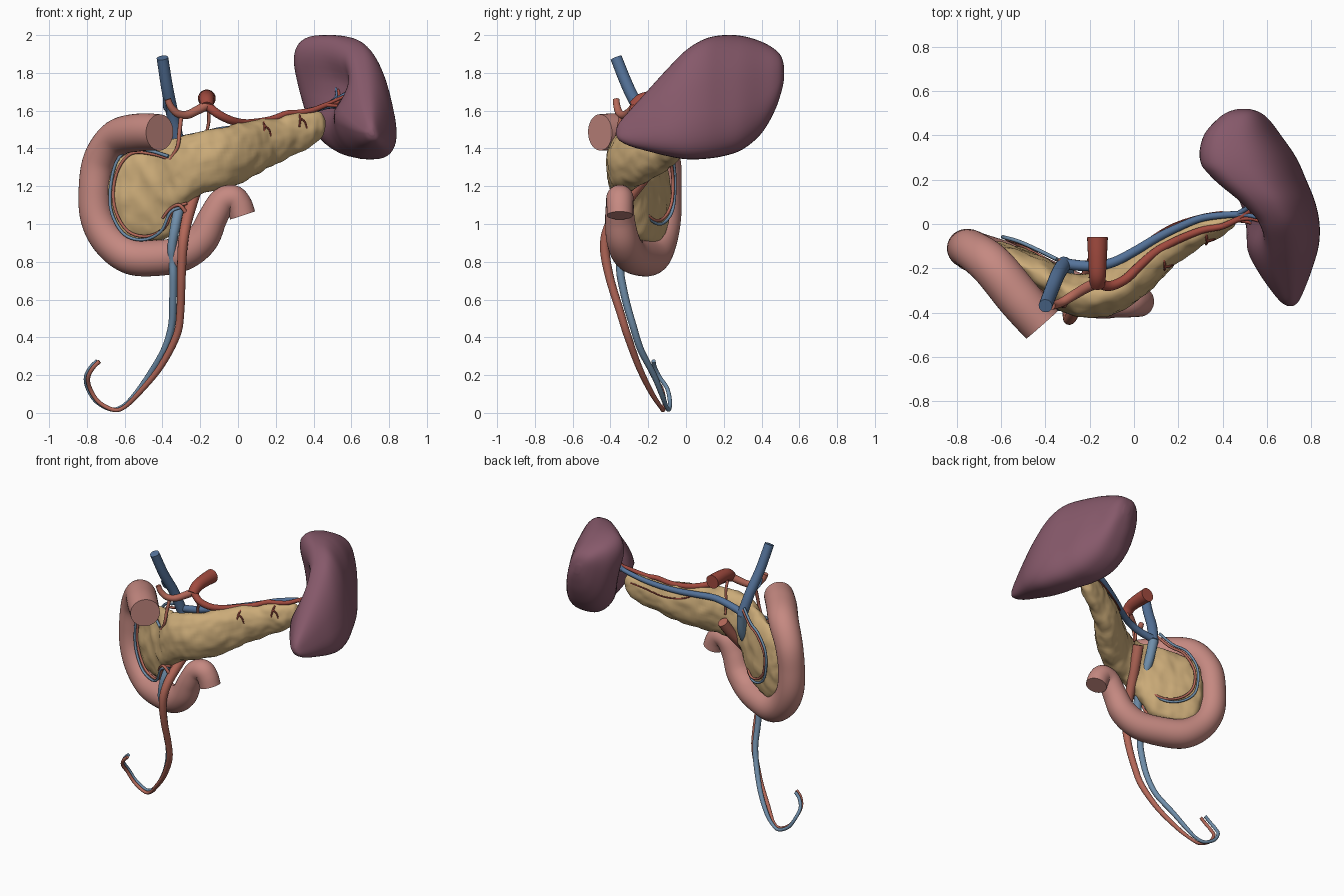
import bpy, bmesh, math
from mathutils import Vector, noise

def mat(name, c):
    m = bpy.data.materials.new(name)
    m.diffuse_color = (*c, 1)
    return m

TAN = mat("tan", (.60, .41, .19))
PURPLE = mat("purple", (.24, .10, .145))
PINK = mat("pink", (.56, .25, .22))
BLUE = mat("blue", (.09, .17, .32))
RED = mat("red", (.36, .07, .05))
PALE_BLUE = mat("pale_blue", (.16, .27, .40))
PALE_RED = mat("pale_red", (.46, .14, .10))

def spline(pts, n):
    """Catmull-Rom samples through tuples of any length"""
    p = [pts[0]] + list(pts) + [pts[-1]]
    out = []
    for i in range(1, len(p) - 2):
        for k in range(n):
            t = k / n
            out.append([.5 * (2*b + (c-a)*t + (2*a-5*b+4*c-d)*t*t + (3*b-a-3*c+d)*t**3)
                        for a, b, c, d in zip(p[i-1], p[i], p[i+1], p[i+2])])
    return out + [list(pts[-1])]

def skin(name, rings, material, bumps=0):
    """Join closed rings into a capped, smooth-shaded mesh"""
    bm = bmesh.new()
    vr = [[bm.verts.new(v) for v in r] for r in rings]
    n = len(vr[0])
    for a, b in zip(vr, vr[1:]):
        for i in range(n):
            j = (i + 1) % n
            bm.faces.new((a[i], a[j], b[j], b[i]))
    bm.faces.new(vr[0][::-1])
    bm.faces.new(vr[-1])
    bmesh.ops.recalc_face_normals(bm, faces=bm.faces)
    bm.normal_update()
    if bumps:
        moves = [(v, v.normal * bumps * (noise.noise(v.co * 11) + .5 * noise.noise(v.co * 24))) for v in bm.verts]
        for v, d in moves:
            v.co += d
    me = bpy.data.meshes.new(name)
    bm.to_mesh(me)
    bm.free()
    me.materials.append(material)
    ob = bpy.data.objects.new(name, me)
    bpy.context.collection.objects.link(ob)
    bpy.ops.object.select_all(action='DESELECT')
    ob.select_set(True)
    bpy.context.view_layer.objects.active = ob
    bpy.ops.object.shade_smooth_by_angle(angle=math.radians(50))
    return ob

def tube(name, pts, material, r=None, sides=12, n=6):
    """Round tube along (x, y, z, radius) points, or r = (start, end)"""
    if r:
        m = len(pts) - 1
        pts = [(*p, r[0] + (r[1] - r[0]) * i / m) for i, p in enumerate(pts)]
    s = spline(pts, n)
    c = [Vector(p[:3]) for p in s]
    rings, side, last = [], None, None
    for i, p in enumerate(c):
        t = (c[min(i+1, len(c)-1)] - c[max(i-1, 0)]).normalized()
        side = t.orthogonal().normalized() if side is None else last.rotation_difference(t) @ side
        last, up = t, t.cross(side)
        rings.append([p + s[i][3] * (side * math.cos(a) + up * math.sin(a))
                      for a in (2 * math.pi * k / sides for k in range(sides))])
    return skin(name, rings, material)

# duodenum
tube("duodenum", [(-.415, -.455, 1.485, .096), (-.52, -.335, 1.485, .1), (-.64, -.19, 1.455, .098),
    (-.73, -.12, 1.34, .09), (-.757, -.11, 1.18, .087), (-.745, -.115, 1.03, .089),
    (-.68, -.14, .91, .092), (-.57, -.18, .83, .096), (-.43, -.24, .82, .095), (-.29, -.3, .845, .092),
    (-.19, -.335, .92, .087), (-.135, -.35, 1.03, .078), (-.085, -.35, 1.115, .073),
    (-.03, -.35, 1.135, .072), (.005, -.35, 1.1, .07), (.025, -.35, 1.045, .069)], PINK, sides=32, n=7)

# pancreas: upright oval sections (x, y, z, half thickness, half height)
P = spline([(-.68, -.12, 1.16, .01, .05), (-.66, -.13, 1.16, .05, .17), (-.6, -.15, 1.15, .065, .235),
    (-.48, -.2, 1.16, .075, .26), (-.37, -.26, 1.19, .08, .255), (-.29, -.31, 1.26, .09, .2),
    (-.2, -.325, 1.32, .1, .165), (-.08, -.29, 1.35, .1, .16), (.03, -.21, 1.385, .095, .155),
    (.15, -.11, 1.42, .08, .13), (.28, -.045, 1.47, .065, .11), (.38, 0, 1.505, .052, .095),
    (.44, .02, 1.525, .035, .065), (.46, .025, 1.53, .005, .01)], 9)
rings = []
for i, (x, y, z, h, v) in enumerate(P):
    a, b = P[max(i-1, 0)], P[min(i+1, len(P)-1)]
    d = Vector((a[1] - b[1], b[0] - a[0], 0)).normalized()
    rings.append([Vector((x, y, z + v * math.sin(t))) + d * h * math.cos(t)
                  for t in (2 * math.pi * k / 56 for k in range(56))])
skin("pancreas", rings, TAN, .011)

# spleen: sections along y (y, x min, x max, z min, z max), hollowed at the hilum
S = spline([(-.37, .69, .72, 1.47, 1.5), (-.35, .655, .745, 1.44, 1.54), (-.29, .60, .775, 1.41, 1.61),
    (-.2, .53, .81, 1.385, 1.71), (-.1, .46, .84, 1.36, 1.82), (0, .42, .845, 1.343, 1.92),
    (.1, .38, .825, 1.345, 1.98), (.2, .315, .785, 1.36, 2.0), (.3, .285, .74, 1.395, 1.995),
    (.4, .31, .67, 1.48, 1.965), (.47, .37, .615, 1.6, 1.925), (.505, .42, .57, 1.70, 1.885),
    (.52, .47, .52, 1.77, 1.83)], 5)
power = lambda v: math.copysign(abs(v) ** .74, v)
rings = []
for y, x0, x1, z0, z1 in S:
    ring = []
    back = min(1, max(0, (y - .02) / .24))
    for k in range(48):
        t = 2 * math.pi * k / 48
        u, w = power(math.cos(t)), power(math.sin(t))
        m = (1 - u) / 2
        # outer side leans inward at the top; inner side leans outward at the front and below
        inner = .3 - .62 * back if w > 0 else -.4
        lean = w * (-.3 * (1 - m) + inner * m)
        x = (x0 + x1) / 2 + (x1 - x0) / 2 * (.87 * u + lean)
        z = (z0 + z1) / 2 + (z1 - z0) / 2 * w
        x += .13 * max(0, -u) * math.exp(-((y - .06) / .17) ** 2 - ((z - 1.72) / .15) ** 2)
        ring.append((x, y, z))
    rings.append(ring)
skin("spleen", rings, PURPLE)

# portal, mesenteric and splenic veins
tube("portal_vein", [(-.4, -.37, 1.88), (-.375, -.305, 1.72), (-.345, -.23, 1.57), (-.315, -.18, 1.42)], BLUE, (.031, .034), 20)
CURL = [(-.61, -.105, .035), (-.67, -.09, .018), (-.75, -.085, .06), (-.795, -.1, .13),
        (-.805, -.14, .19), (-.78, -.165, .24), (-.745, -.172, .275)]
tube("superior_mesenteric_vein", [(-.315, -.18, 1.43, .033), (-.3, -.21, 1.28, .03), (-.305, -.3, 1.13, .028),
    (-.33, -.36, 1.0, .027), (-.35, -.365, .88, .024), (-.346, -.35, .8, .022), (-.343, -.345, .72, .021), (-.345, -.315, .58, .02),
    (-.352, -.28, .46, .019), (-.39, -.24, .335, .018), (-.47, -.17, .2, .016), (-.55, -.125, .09, .014)]
    + [(*p, .011) for p in CURL], PALE_BLUE, sides=14)
tube("splenic_vein", [(-.315, -.18, 1.44), (-.2, -.19, 1.465), (-.1, -.175, 1.49), (0, -.125, 1.505), (.1, -.065, 1.525),
    (.2, -.015, 1.55), (.3, .025, 1.58), (.4, .04, 1.605), (.5, .045, 1.63), (.56, .05, 1.64)], BLUE, (.025, .013), 14)

# arteries
tube("coeliac_trunk", [(-.165, -.06, 1.665), (-.165, -.15, 1.665), (-.165, -.23, 1.655), (-.165, -.275, 1.62)], RED, (.047, .034), 24)
tube("hepatic_artery", [(-.165, -.265, 1.63), (-.21, -.285, 1.605), (-.27, -.32, 1.578), (-.32, -.35, 1.585),
    (-.355, -.365, 1.62), (-.372, -.37, 1.66)], PALE_RED, (.026, .017), 14)
tube("splenic_artery", [(-.165, -.265, 1.63), (-.11, -.28, 1.585), (-.04, -.25, 1.55), (.03, -.185, 1.535), (.1, -.125, 1.54),
    (.18, -.08, 1.555), (.26, -.045, 1.585), (.32, -.025, 1.59), (.4, -.01, 1.605), (.48, .025, 1.635),
    (.56, .045, 1.648)], RED, (.024, .012), 14)
tube("superior_mesenteric_artery", [(-.175, -.165, 1.34, .036), (-.2, -.22, 1.25, .034), (-.24, -.31, 1.13, .032),
    (-.275, -.4, 1.0, .029), (-.293, -.43, .88, .026), (-.3, -.405, .72, .023), (-.305, -.35, .54, .021),
    (-.325, -.31, .41, .02), (-.41, -.25, .245, .017), (-.52, -.185, .11, .014)]
    + [(x + .012, y - .03, z - .002, .011) for x, y, z in CURL], PALE_RED, sides=14)

# small vessels round the pancreatic head, each artery paired with a vein
FRONT = [(-.35, -.355, 1.34), (-.45, -.285, 1.37), (-.56, -.235, 1.375), (-.63, -.21, 1.3), (-.66, -.195, 1.18),
         (-.645, -.2, 1.06), (-.58, -.225, .96), (-.48, -.27, .935), (-.39, -.33, .98), (-.34, -.36, 1.08), (-.27, -.37, 1.11)]
BACK = [(-.33, -.17, 1.47), (-.41, -.13, 1.40), (-.5, -.09, 1.36), (-.57, -.07, 1.25), (-.56, -.075, 1.12),
        (-.49, -.11, 1.04), (-.39, -.165, 1.02), (-.3, -.25, 1.09), (-.26, -.3, 1.13)]
for side, path, sy in (("front", FRONT, 0), ("back", BACK, .01)):
    tube(side + "_head_artery", path, PALE_RED, (.009, .008), 8)
    tube(side + "_head_vein", [(x - .018, y + sy, z + (.018 if z > 1.2 else -.018)) for x, y, z in path], PALE_BLUE, (.009, .008), 8)
tube("gastroduodenal_artery", [(-.3, -.34, 1.58), (-.31, -.36, 1.49), (-.32, -.37, 1.41), (-.36, -.35, 1.34)], PALE_RED, (.012, .009), 8)
tube("gastric_vein", [(-.35, -.24, 1.59), (-.385, -.27, 1.61), (-.39, -.3, 1.66)], BLUE, (.01, .008), 8)
tube("dorsal_pancreatic_artery", [(-.155, -.25, 1.6), (-.155, -.23, 1.54), (-.17, -.21, 1.46), (-.17, -.2, 1.38)], PALE_RED, (.01, .007), 8)
tube("jejunal_artery", [(-.27, -.38, 1.05), (-.31, -.385, 1.1), (-.36, -.35, 1.08), (-.4, -.325, 1.03)], PALE_RED, (.011, .007), 8)

# twigs over the front and back of the pancreas
for i, (x, y, z) in enumerate([(.13, -.14, 1.545), (.32, -.022, 1.585)]):
    tube(f"pancreas_twig_{i}", [(x, y, z), (x + .01, y - .055, z - .025), (x + .005, y - .07, z - .07)], RED, (.007, .005), 6)
    tube(f"pancreas_side_twig_{i}", [(x + .01, y - .055, z - .025), (x + .035, y - .05, z - .045), (x + .045, y - .045, z - .08)], RED, (.006, .004), 6)
tube("great_pancreatic_artery", [(.02, -.12, 1.5), (.08, -.06, 1.48), (.18, -.001, 1.49), (.3, .038, 1.53), (.4, .055, 1.55)], RED, (.006, .005), 6)

# branches fanning into the spleen hilum
for i, (x, y, z) in enumerate([(.61, -.05, 1.61), (.62, .06, 1.6), (.6, .1, 1.67), (.53, .1, 1.71), (.6, 0, 1.69)]):
    m = (.53, .04 + (y - .04) * .4, 1.638 + (z - 1.638) * .45)
    tube(f"hilum_artery_{i}", [(.46, .018, 1.63), m, (x, y, z)], RED, (.01, .007), 8)
    tube(f"hilum_vein_{i}", [(.46, .04, 1.62), (m[0] - .01, m[1] + .015, m[2]), (x - .01, y + .02, z + .01)], BLUE, (.012, .008), 8)
